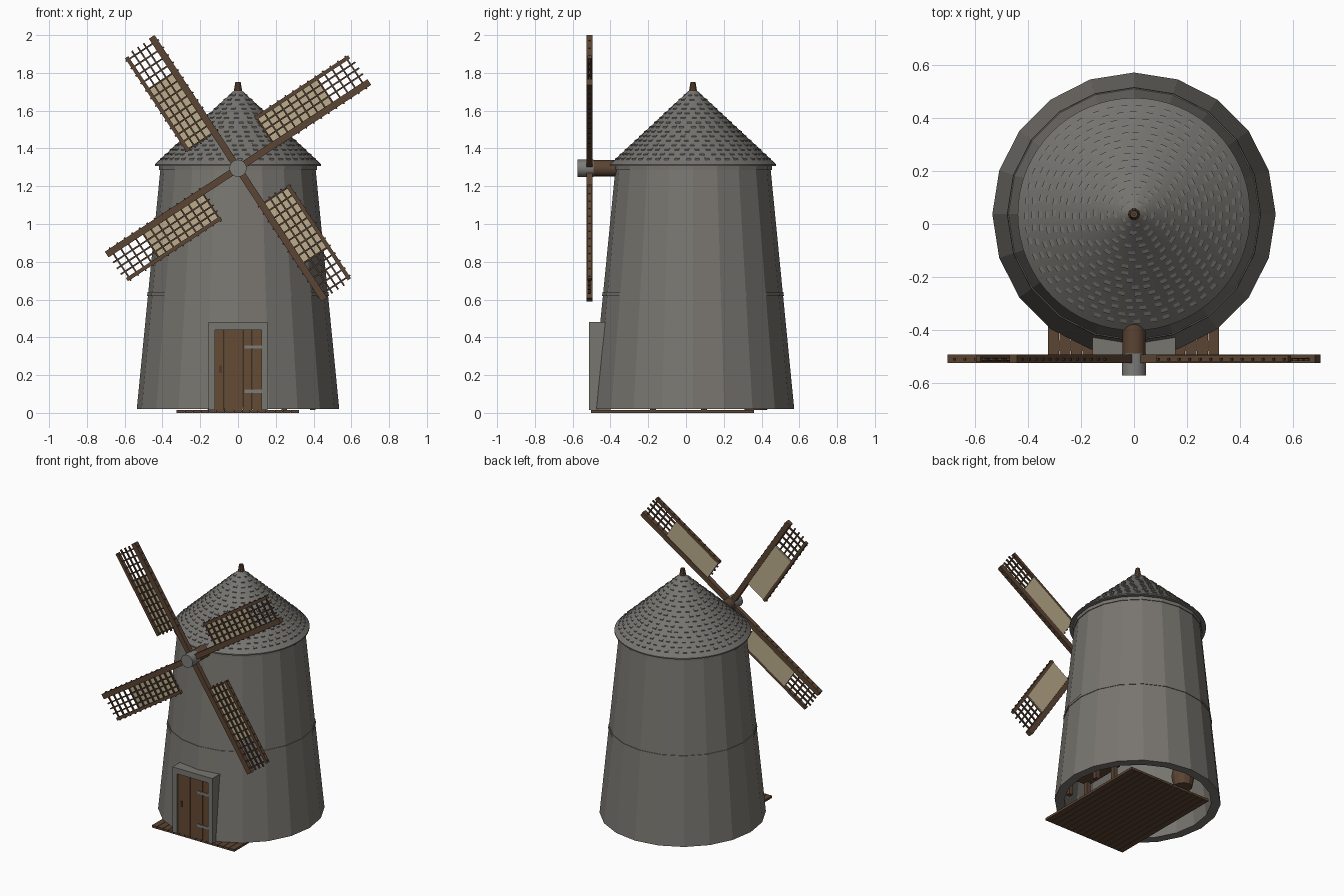
import bpy, bmesh, random
from math import sin, cos, pi, radians
from mathutils import Matrix, Vector

random.seed(4)
if "Cube" in bpy.data.objects:
    bpy.data.objects.remove(bpy.data.objects["Cube"])


def material(name, rgb):
    m = bpy.data.materials.new(name)
    m.use_nodes = True
    m.diffuse_color = (*rgb, 1)
    m.node_tree.nodes["Principled BSDF"].inputs["Base Color"].default_value = (*rgb, 1)
    return m


STONE = material("grey stone", (0.19, 0.18, 0.16))
SLATE = material("roof slate", (0.18, 0.175, 0.16))
IRON = material("grey iron", (0.2, 0.2, 0.19))
DOOR = material("door brown", (0.13, 0.068, 0.034))
WOOD = material("wood brown", (0.105, 0.058, 0.033))
DARK = material("dark wood", (0.075, 0.042, 0.026))
CLOTH = material("sail cloth", (0.50, 0.42, 0.27))

AXIS_Y = 0.037            # tower centre
HUB = Vector((0, -0.51, 1.295))


def finish(name, bm, mat, smooth=False):
    bmesh.ops.recalc_face_normals(bm, faces=bm.faces)
    me = bpy.data.meshes.new(name)
    bm.to_mesh(me)
    bm.free()
    me.materials.append(mat)
    ob = bpy.data.objects.new(name, me)
    bpy.context.collection.objects.link(ob)
    if smooth:
        bpy.ops.object.select_all(action='DESELECT')
        ob.select_set(True)
        bpy.context.view_layer.objects.active = ob
        bpy.ops.object.shade_smooth_by_angle(angle=radians(30))
    return ob


def add_box(bm, lo, hi, matrix=Matrix()):
    lo, hi = Vector(lo), Vector(hi)
    size = Matrix.Diagonal((*(hi - lo), 1))
    bmesh.ops.create_cube(bm, size=1, matrix=matrix @ Matrix.Translation((lo + hi) / 2) @ size)


def boxes(name, mat, *pairs):
    bm = bmesh.new()
    for lo, hi in pairs:
        add_box(bm, lo, hi)
    return finish(name, bm, mat)


def lathe(name, mat, profile, segs, centre=(0, AXIS_Y), smooth=False):
    """Closed ring of revolution from (radius, height) points."""
    bm = bmesh.new()
    rings = [[bm.verts.new((centre[0] + r * cos(2 * pi * i / segs),
                            centre[1] + r * sin(2 * pi * i / segs), z))
              for i in range(segs)] for r, z in profile]
    for a, b in zip(rings, rings[1:] + rings[:1]):
        for i in range(segs):
            j = (i + 1) % segs
            bm.faces.new((a[i], a[j], b[j], b[i]))
    return finish(name, bm, mat, smooth)


def rod(name, mat, radius, y0, y1, segs):
    bm = bmesh.new()
    turn = Matrix.Translation((0, (y0 + y1) / 2, HUB.z)) @ Matrix.Rotation(pi / 2, 4, 'X')
    bmesh.ops.create_cone(bm, cap_ends=True, segments=segs, radius1=radius,
                          radius2=radius, depth=y1 - y0, matrix=turn)
    return finish(name, bm, mat, True)


# Hollow tapered tower with a string course and a top rim
lathe("tower_wall", STONE, [(0.475, 0.02), (0.536, 0.02), (0.41, 1.30), (0.36, 1.30)], 20)
lathe("tower_band", STONE, [(0.46, 0.62), (0.481, 0.62), (0.479, 0.64), (0.46, 0.64)], 20)
lathe("tower_rim", STONE, [(0.37, 1.285), (0.417, 1.285), (0.417, 1.308), (0.37, 1.308)], 20)

# Conical roof
EAVE, APEX, R = 1.308, 1.715, 0.44
lathe("roof", SLATE, [(0.36, EAVE), (R, EAVE), (R, EAVE + 0.008), (0.012, APEX), (0.01, APEX - 0.03)], 64, smooth=True)

# Slightly lifted slates in rows around the cone
bm = bmesh.new()
ROWS = 16
for row in range(1, ROWS):
    r = R * (1 - row / (ROWS + 1))
    drop = 0.6 * R / ROWS
    count = max(8, int(2 * pi * r / 0.055))
    for k in range(count):
        a = 2 * pi * (k + 0.5 * (row % 2) + random.uniform(-0.15, 0.15)) / count
        half = 0.22 * 2 * pi / count

        def spot(radius, ang, lift):
            z = EAVE + 0.008 + (APEX - EAVE - 0.008) * (R - radius) / (R - 0.012)
            return bm.verts.new((radius * cos(ang), AXIS_Y + radius * sin(ang), z + lift))
        low = [spot(r, a + s * half, -0.001) for s in (-1, 1)]
        lip = [spot(r, a + s * half, 0.006) for s in (-1, 1)]
        top = [spot(r - drop, a + s * half, -0.001) for s in (-1, 1)]
        bm.faces.new((low[0], low[1], lip[1], lip[0]))
        bm.faces.new((lip[0], lip[1], top[1], top[0]))
        for s in (0, 1):
            bm.faces.new((low[s], lip[s], top[s]))
finish("roof_slates", bm, SLATE)

# Wooden finial
lathe("roof_finial", WOOD, [(0.004, 1.69), (0.023, 1.70), (0.014, 1.752), (0.004, 1.752)], 10)

# Plank floor under the tower
boxes("floor_planks", WOOD, *[((-0.325 + i * 0.65 / 15, -0.503, 0),
                               (-0.325 + (i + 0.94) * 0.65 / 15, 0.36, 0.016)) for i in range(15)])
boxes("floor_joists", DARK, *[((-0.32, y, 0.003), (0.32, y + 0.04, 0.013)) for y in (-0.48, -0.08, 0.3)])

# Stone door surround
boxes("door_frame", STONE,
      ((-0.157, -0.513, 0.016), (-0.122, -0.40, 0.48)),
      ((0.125, -0.513, 0.016), (0.157, -0.40, 0.48)),
      ((-0.122, -0.513, 0.44), (0.125, -0.40, 0.48)))
# Plank door with strap hinges and latch
STEP = 0.247 / 5
boxes("door_planks", DOOR, *[((-0.122 + i * STEP, -0.502, 0.016),
                              (-0.122 + (i + 0.97) * STEP, -0.47, 0.44)) for i in range(5)])
boxes("door_hinges", IRON, *[((0.035, -0.508, z), (0.125, -0.5, z + 0.018)) for z in (0.105, 0.34)])
boxes("door_latch", DARK, ((-0.1, -0.509, 0.21), (-0.085, -0.5, 0.25)))

# Hub and windshaft
rod("hub_cap", IRON, 0.046, -0.574, -0.49, 14)
rod("windshaft", WOOD, 0.043, -0.492, -0.25, 16)

# Four sails: spar, rail, lattice and cloth
frame, lattice, cloth = bmesh.new(), bmesh.new(), bmesh.new()
for quarter in range(4):
    m = Matrix.Translation(HUB) @ Matrix.Rotation(-radians(33.3 + 90 * quarter), 4, 'Y')
    add_box(frame, (0, -0.016, -0.018), (0.832, 0.016, 0.018), m)
    add_box(frame, (0.22, -0.012, 0.160), (0.815, 0.012, 0.180), m)
    for i in range(13):
        u = 0.225 + i * 0.0475
        add_box(lattice, (u, -0.006, -0.024), (u + 0.009, 0.004, 0.186), m)
    for v in (0.05, 0.087, 0.124):
        add_box(lattice, (0.215, -0.009, v), (0.828, 0.001, v + 0.009), m)
    add_box(cloth, (0.225, 0.005, 0.016), (0.615, 0.012, 0.162), m)
finish("sail_spars", frame, WOOD)
finish("sail_lattice", lattice, DARK)
finish("sail_cloth", cloth, CLOTH)

# Furnishings inside: a workbench and a barrel
boxes("workbench", WOOD, ((0.22, -0.2, 0.16), (0.42, 0.12, 0.18)),
      *[((x, y, 0.016), (x + 0.03, y + 0.03, 0.16)) for x in (0.23, 0.38) for y in (-0.19, 0.08)])
lathe("barrel", WOOD, [(0.002, 0.016), (0.06, 0.016), (0.075, 0.09), (0.06, 0.17), (0.002, 0.17)], 12, (-0.1, 0.37))
